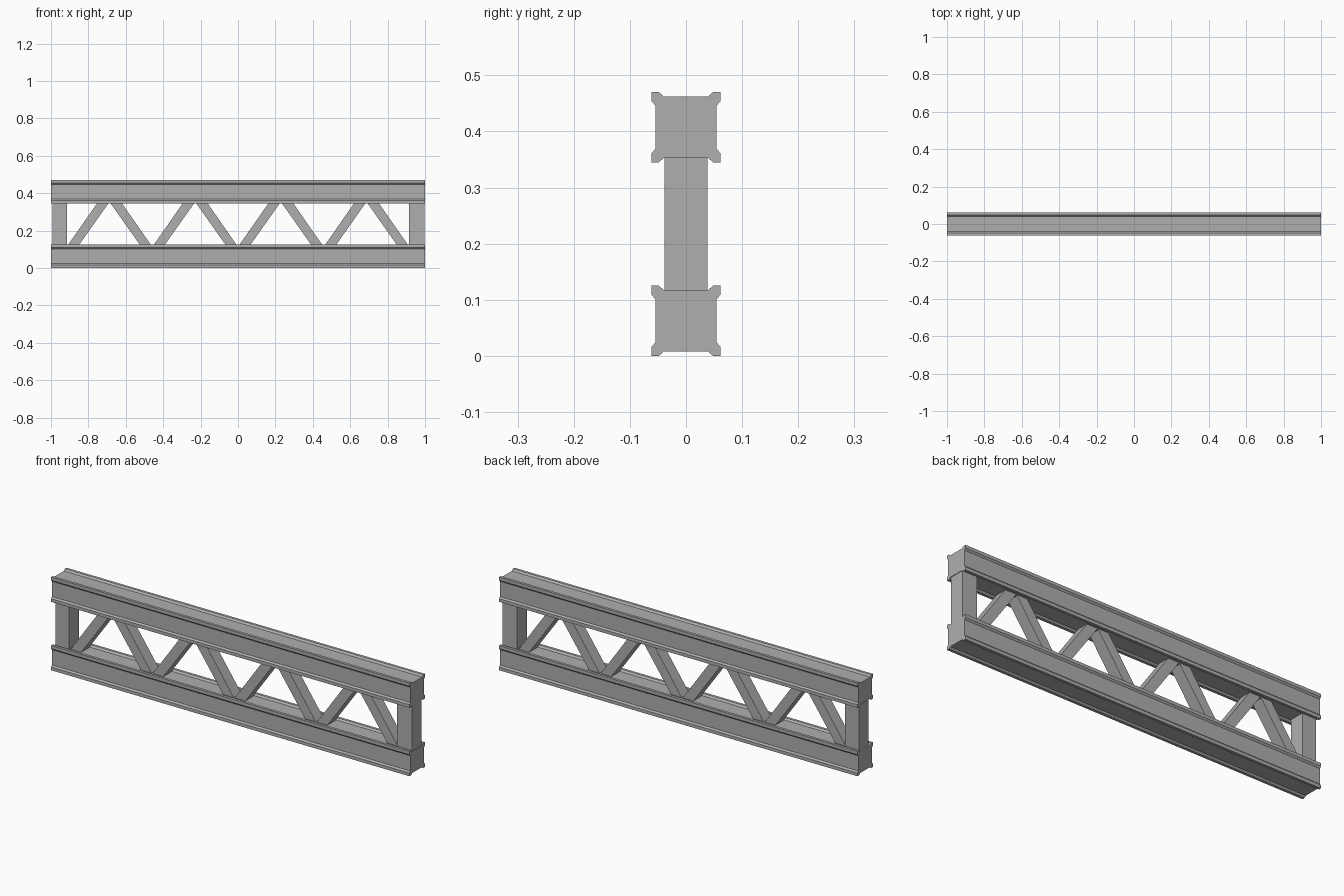
import bpy, bmesh
from mathutils import Vector

if "Cube" in bpy.data.objects:
    bpy.data.objects.remove(bpy.data.objects["Cube"])

steel = bpy.data.materials.new("dark_grey")
steel.diffuse_color = (0.43, 0.43, 0.43, 1)
steel.use_nodes = True
steel.node_tree.nodes["Principled BSDF"].inputs["Base Color"].default_value = steel.diffuse_color


def prism(name, pts, axis, half):
    """Extrude a closed 2D outline symmetrically along x (yz outline) or y (xz outline)."""
    bm = bmesh.new()
    if axis == 'x':
        vs = [bm.verts.new((-half, a, b)) for a, b in pts]
        step = Vector((2 * half, 0, 0))
    else:
        vs = [bm.verts.new((a, -half, b)) for a, b in pts]
        step = Vector((0, 2 * half, 0))
    face = bm.faces.new(vs)
    ext = bmesh.ops.extrude_face_region(bm, geom=[face], use_keep_orig=True)
    bmesh.ops.translate(bm, vec=step,
                        verts=[g for g in ext['geom'] if isinstance(g, bmesh.types.BMVert)])
    bmesh.ops.recalc_face_normals(bm, faces=bm.faces)
    me = bpy.data.meshes.new(name)
    bm.to_mesh(me)
    bm.free()
    me.materials.append(steel)
    ob = bpy.data.objects.new(name, me)
    bpy.context.collection.objects.link(ob)
    return ob


# Chord cross-section: one lipped corner mirrored to all four
H = 0.0625
W = 0.0615
corner = [(W - 0.022, -H + 0.008), (W - 0.0135, -H), (W, -H), (W, -H + 0.016), (W - 0.007, -H + 0.024)]
right = corner + [(y, -z) for y, z in reversed(corner)]
section = right + [(-y, z) for y, z in reversed(right)]

# Lower and upper chords
for name, z0 in (("lower_chord", H), ("upper_chord", 0.47 - H)):
    prism(name, [(y, z + z0) for y, z in section], 'x', 1.0)

# End posts
for name, x0, x1 in (("left_post", -0.992, -0.915), ("right_post", 0.915, 0.997)):
    prism(name, [(x0, 0.11), (x1, 0.11), (x1, 0.36), (x0, 0.36)], 'y', 0.0385)

# Web braces: four bent bars, each an upside-down V with a small flat crown
zb, zt = 0.117, 0.355
for i in range(4):
    c = -0.687 + 0.458 * i
    half = [(0.226, zb), (0.167, zb), (0.004, 0.348)]
    r = half + [(-x, z) for x, z in reversed(half)] + [(-0.06, zt), (0.06, zt)]
    prism(f"web_brace_{i + 1}", [(c + x, z) for x, z in r], 'y', 0.03)
